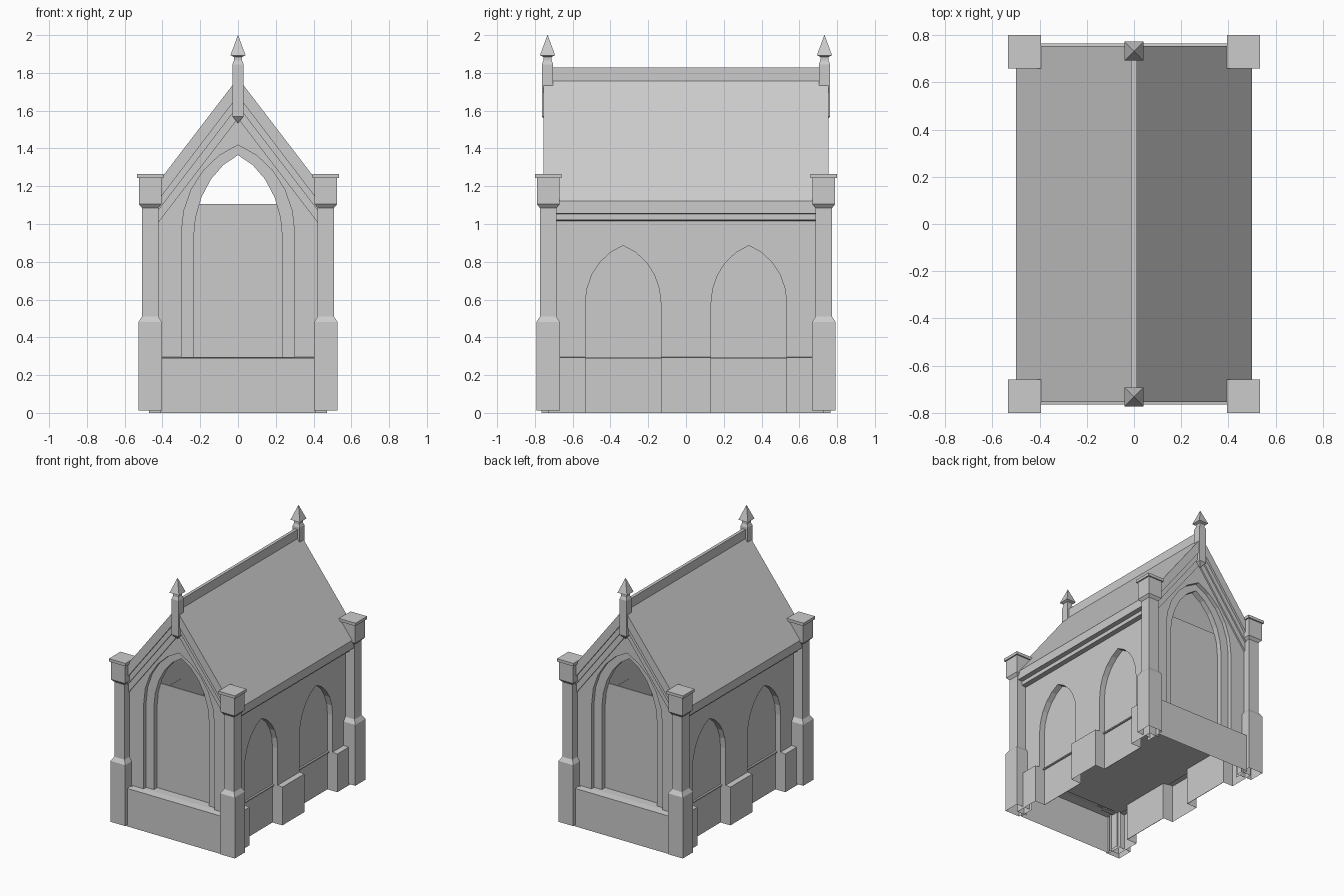
import bpy, bmesh
from math import sin, cos, radians

if "Cube" in bpy.data.objects:
    bpy.data.objects.remove(bpy.data.objects["Cube"])

STONE = bpy.data.materials.new("grey stone")
STONE.use_nodes = True
COLOUR = (0.6, 0.6, 0.6, 1)
STONE.diffuse_color = COLOUR
STONE.node_tree.nodes["Principled BSDF"].inputs["Base Color"].default_value = COLOUR

PEAK, SLOPE = 1.773, 1.305


def finish(name, bm):
    bmesh.ops.recalc_face_normals(bm, faces=bm.faces)
    mesh = bpy.data.meshes.new(name)
    bm.to_mesh(mesh)
    bm.free()
    mesh.materials.append(STONE)
    obj = bpy.data.objects.new(name, mesh)
    bpy.context.collection.objects.link(obj)
    return obj


def prism(name, outline, axis, start, end, open_sides=0):
    """Extrude a (horizontal, z) outline along x or y, leaving its last sides open."""
    bm = bmesh.new()

    def place(u, z, d):
        return (d, u, z) if axis == "x" else (u, d, z)
    rings = [[bm.verts.new(place(u, z, d)) for u, z in outline] for d in (start, end)]
    for ring in rings:
        bm.faces.new(ring)
    n = len(outline)
    for i in range(n - open_sides):
        j = (i + 1) % n
        bm.faces.new((rings[0][i], rings[0][j], rings[1][j], rings[1][i]))
    return finish(name, bm)


def box(name, x0, x1, y0, y1, z0, z1):
    return prism(name, [(x0, z0), (x1, z0), (x1, z1), (x0, z1)], "y", y0, y1)


def square_stack(name, x, y, levels, open_base=False):
    """Stack of square sections given as (half width, z)."""
    bm = bmesh.new()
    corners = ((-1, -1), (1, -1), (1, 1), (-1, 1))
    rings = [[bm.verts.new((x + r * a, y + r * b, z)) for a, b in corners] for r, z in levels]
    for low, high in zip(rings, rings[1:]):
        for i in range(4):
            j = (i + 1) % 4
            bm.faces.new((low[i], low[j], high[j], high[i]))
    bm.faces.new(rings[-1])
    if not open_base:
        bm.faces.new(rings[0])
    return finish(name, bm)


def arch(centre, half, base, spring, apex, steps=5):
    """Pointed arch from its left foot over the apex to its right foot."""
    t_max = radians(70)
    side = []
    for i in range(steps + 1):
        t = t_max * i / steps
        side.append((half * (cos(t) - cos(t_max)) / (1 - cos(t_max)),
                     spring + (apex - spring) * sin(t) / sin(t_max)))
    left = [(centre - u, z) for u, z in side]
    right = [(centre + u, z) for u, z in reversed(side[:-1])]
    return [(centre - half, base)] + left + right + [(centre + half, base)]


def loft(name, sections):
    """Skin between open outlines given as (outline, y)."""
    bm = bmesh.new()
    rows = [[bm.verts.new((u, y, z)) for u, z in pts] for pts, y in sections]
    for a, b in zip(rows, rows[1:]):
        for i in range(len(a) - 1):
            bm.faces.new((a[i], a[i + 1], b[i + 1], b[i]))
    return finish(name, bm)


def chevron(top, bottom, reach):
    """Band following the roof pitch, measured down from the roof surface."""
    drop = SLOPE * reach
    return [(-reach, PEAK - top - drop), (0, PEAK - top), (reach, PEAK - top - drop),
            (reach, PEAK - bottom - drop), (0, PEAK - bottom), (-reach, PEAK - bottom - drop)]


# Raised floor of the hollow chamber
box("floor", -0.40, 0.40, -0.66, 0.66, 0.285, 0.294)

# Roof with vertical eaves and ridge beam
eave = PEAK - SLOPE * 0.5
prism("roof", [(-0.5, 1.055), (-0.5, eave), (0, PEAK), (0.5, eave), (0.5, 1.055),
               (0.43, 1.055), (0.43, 1.115), (0, PEAK - 0.095),
               (-0.43, 1.115), (-0.43, 1.055)], "y", -0.754, 0.754)
box("ridge_beam", -0.012, 0.012, -0.71, 0.71, 1.70, 1.828)

# Long side walls with blind arches, plinth blocks and cornice
for s, side in ((1, "left"), (-1, "right")):
    outline = [(-0.7, 0.29)]
    for k, c in enumerate((-0.333, 0.333)):
        outline += arch(c, 0.2, 0.29, 0.58, 0.886)
        box(f"{side}_arch_panel_{k + 1}", s * 0.383, s * 0.386, c - 0.2, c + 0.2, 0, 0.9)
    outline += [(0.7, 0.29), (0.7, 1.09), (-0.7, 1.09)]
    prism(side + "_wall", outline, "x", s * 0.385, s * 0.43)
    for k, (y0, y1) in enumerate(((-0.73, -0.533), (-0.133, 0.133), (0.533, 0.73))):
        block = prism(f"{side}_plinth_{k + 1}",
                      [(s * 0.47, 0), (s * 0.47, 0.293), (s * 0.43, 0.297),
                       (s * 0.385, 0.297), (s * 0.385, 0)], "y", y0, y1, open_sides=2)
    prism(side + "_cornice", [(s * 0.40, 1.017), (s * 0.43, 1.017), (s * 0.465, 1.022),
                              (s * 0.465, 1.052), (s * 0.485, 1.056), (s * 0.40, 1.056)],
          "y", -0.7, 0.7)

# Gable ends
for s, end in ((1, "back"), (-1, "front")):
    wide = arch(0, 0.30, 0.29, 0.95, 1.418)
    narrow = arch(0, 0.235, 0.29, 0.92, 1.365)
    shoulder = PEAK - 0.1 - SLOPE * 0.43
    outline = [(-0.43, 0.29)] + wide + [(0.43, 0.29), (0.43, shoulder),
                                        (0, PEAK - 0.1), (-0.43, shoulder)]
    prism(end + "_gable_wall", outline, "y", s * 0.68, s * 0.715)
    # Stepped arch surround and the panel closing its lower part
    loft(end + "_arch_surround", [(wide, s * 0.685), (narrow, s * 0.685), (narrow, s * 0.64)])
    box(end + "_door_panel", -0.385, 0.385, s * 0.635, s * 0.645, 0.29, 1.105)
    prism(end + "_gable_upper_band", chevron(0.05, 0.15, 0.43), "y", s * 0.68, s * 0.738)
    prism(end + "_gable_lower_band", chevron(0.12, 0.215, 0.43), "y", s * 0.69, s * 0.727)
    prism(end + "_plinth", [(s * 0.765, 0), (s * 0.765, 0.291), (s * 0.71, 0.297),
                            (s * 0.64, 0.297), (s * 0.64, 0)], "x", -0.41, 0.41, open_sides=2)
    # Finial with hanging tip
    square_stack(end + "_finial", 0, s * 0.733,
                 [(0.001, 1.535), (0.03, 1.57), (0.03, 1.845), (0.022, 1.865),
                  (0.022, 1.885), (0.04, 1.893), (0.001, 2.0)])
    # Corner buttresses
    for t, side in ((1, "left"), (-1, "right")):
        x, y = t * 0.465, s * 0.73
        square_stack(f"{end}_{side}_buttress", x, y,
                     [(0.0625, 0.013), (0.0625, 0.48), (0.0435, 0.51), (0.0435, 1.085),
                      (0.06, 1.105), (0.06, 1.245)], open_base=True)
        square_stack(f"{end}_{side}_buttress_cap", x, y, [(0.07, 1.243), (0.07, 1.265)])
